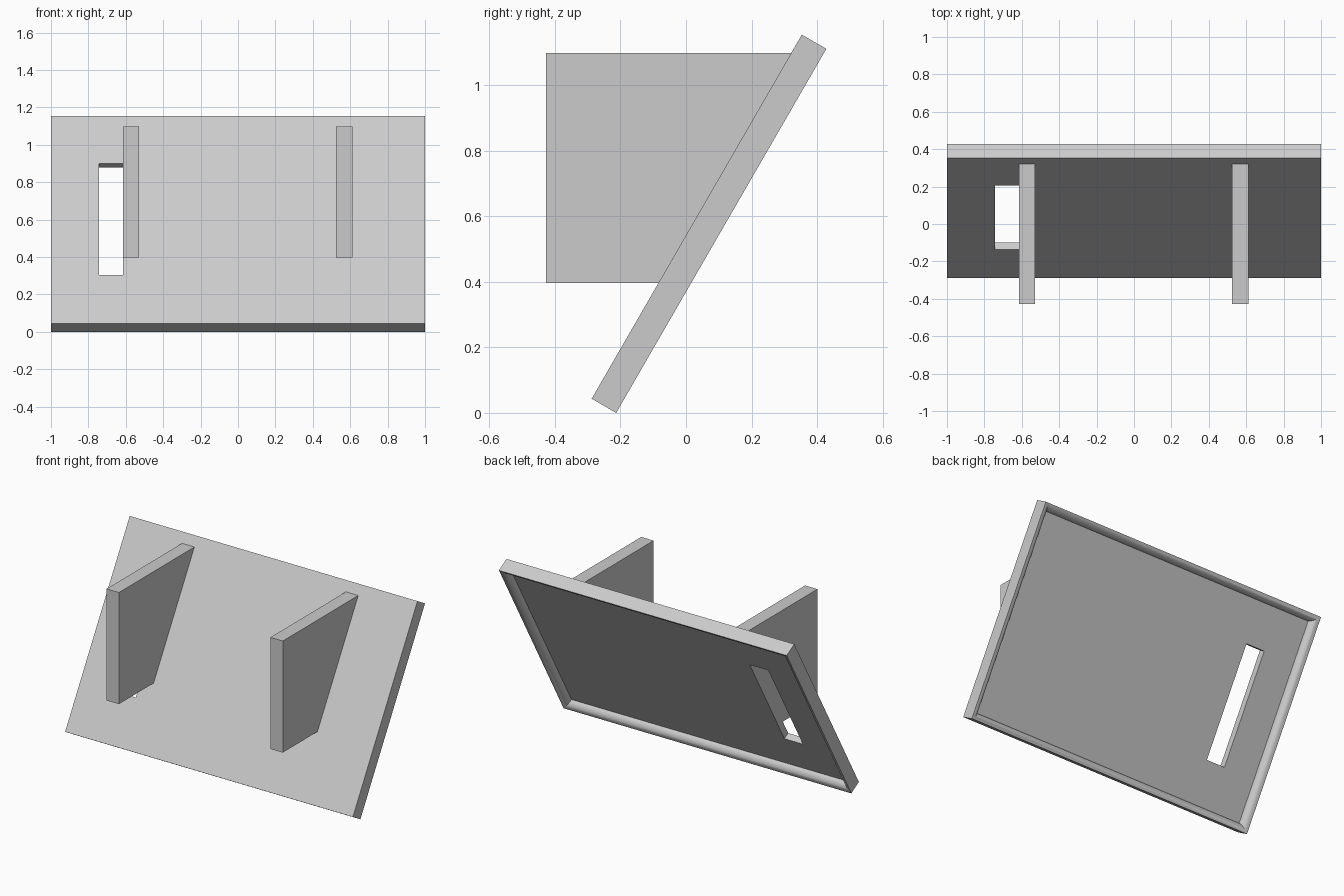
import bpy, bmesh
from math import sin, cos, pi, radians, sqrt
from mathutils import Vector

cube = bpy.data.objects.get("Cube")
if cube:
    bpy.data.objects.remove(cube, do_unlink=True)

# Single plain grey material
grey = bpy.data.materials.new("plain_grey")
grey.use_nodes = True
colour = (0.6, 0.6, 0.6, 1)
grey.diffuse_color = colour
grey.node_tree.nodes["Principled BSDF"].inputs["Base Color"].default_value = colour

# Panel frame: leaning back 30 degrees from upright
LENGTH, THICK, RIM = 1.283, 0.0865, 0.044
UP = Vector((0, 0.5, sqrt(0.75)))
BACK = Vector((0, sqrt(0.75), -0.5))
ORIGIN = Vector((0, -0.288, THICK / 2))


def finish(name, bm):
    bmesh.ops.recalc_face_normals(bm, faces=bm.faces)
    mesh = bpy.data.meshes.new(name)
    bm.to_mesh(mesh)
    bm.free()
    mesh.materials.append(grey)
    obj = bpy.data.objects.new(name, mesh)
    bpy.context.collection.objects.link(obj)
    return obj


def ring(bm, x0, x1, v0, v1, depth):
    """Rectangle of vertices parallel to the panel's front face."""
    corners = ((x0, v0), (x1, v0), (x1, v1), (x0, v1))
    return [bm.verts.new(ORIGIN + Vector((x, 0, 0)) + UP * v + BACK * depth)
            for x, v in corners]


def outline(bm, inset, depth):
    return ring(bm, inset - 1, 1 - inset, inset, LENGTH - inset, depth)


# Slotted panel: front edge, rounded back rim, recessed floor, slot, front face
bm = bmesh.new()
STEPS = 8
rings = [outline(bm, 0, 0)]
for i in range(STEPS + 1):
    a = pi / 2 * i / STEPS
    rings.append(outline(bm, RIM * sin(a), THICK - RIM * (1 - cos(a))))
for depth in (THICK - RIM, 0):
    rings.append(ring(bm, -0.742, -0.614, 0.302, 0.989, depth))
for a, b in zip(rings, rings[1:] + rings[:1]):
    for i in range(4):
        j = (i + 1) % 4
        bm.faces.new((a[i], a[j], b[j], b[i]))
panel = finish("slotted_panel", bm)
bpy.ops.object.select_all(action='DESELECT')
panel.select_set(True)
bpy.context.view_layer.objects.active = panel
bpy.ops.object.shade_smooth_by_angle(angle=radians(30))


# Upright fins meeting the sloping front face
def fin(name, x0, width, bottom=0.397, top=1.098, front=-0.428):
    def slope_y(z):
        return ORIGIN.y + (z - ORIGIN.z) / sqrt(3)
    profile = ((front, bottom), (slope_y(bottom), bottom),
               (slope_y(top), top), (front, top))
    bm = bmesh.new()
    side = bm.faces.new([bm.verts.new((x0, y, z)) for y, z in profile])
    new = bmesh.ops.extrude_face_region(bm, geom=[side])["geom"]
    moved = [v for v in new if isinstance(v, bmesh.types.BMVert)]
    bmesh.ops.translate(bm, verts=moved, vec=(width, 0, 0))
    finish(name, bm)


fin("right_fin", -0.614, 0.086)
fin("left_fin", 0.525, 0.086)
